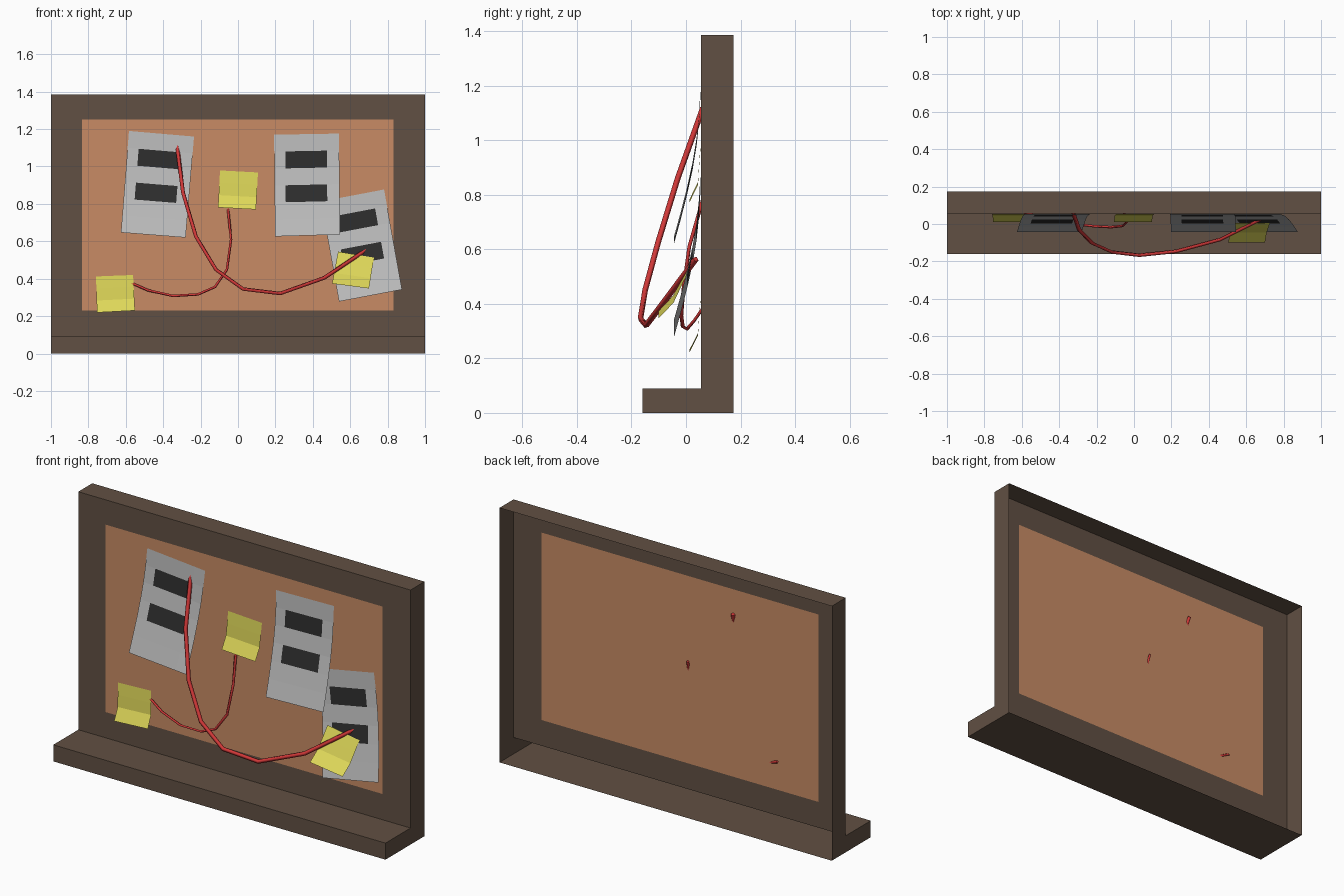
import bpy
import bmesh

if "Cube" in bpy.data.objects:
    bpy.data.objects.remove(bpy.data.objects["Cube"])


def material(name, rgb):
    m = bpy.data.materials.new(name)
    m.diffuse_color = (*rgb, 1)
    m.use_nodes = True
    m.node_tree.nodes["Principled BSDF"].inputs["Base Color"].default_value = m.diffuse_color
    return m


WOOD = material("dark_wood", (0.12, 0.08, 0.056))
CORK = material("cork", (0.58, 0.26, 0.13))
PAPER = material("paper", (0.5, 0.5, 0.5))
INK = material("ink", (0.026, 0.026, 0.026))
YELLOW = material("yellow", (0.73, 0.68, 0.10))
RED = material("red", (0.65, 0.04, 0.04))


def add_object(name, bm, mats):
    me = bpy.data.meshes.new(name)
    bm.to_mesh(me)
    bm.free()
    for m in mats:
        me.materials.append(m)
    ob = bpy.data.objects.new(name, me)
    bpy.context.collection.objects.link(ob)
    return ob


def quad(bm, *pts):
    return bm.faces.new([bm.verts.new(p) for p in pts])


FRONT, BACK, TOP = 0.055, 0.175, 1.385
LEDGE_Y, LEDGE_Z = -0.16, 0.09
X0, X1, Z0, Z1 = -0.835, 0.832, 0.23, 1.25

# Frame: open-backed shell with an L-shaped side profile and a front ledge
bm = bmesh.new()
profile = [(BACK, TOP), (FRONT, TOP), (FRONT, LEDGE_Z),
           (LEDGE_Y, LEDGE_Z), (LEDGE_Y, 0), (BACK, 0)]
for i, ((ya, za), (yb, zb)) in enumerate(zip(profile, profile[1:])):
    if i != 1:
        quad(bm, (1, ya, za), (-1, ya, za), (-1, yb, zb), (1, yb, zb))
for x in (-1, 1):
    pts = [(x, y, z) for y, z in profile]
    quad(bm, *(pts if x < 0 else pts[::-1]))
# Front border around the board
outer = [(-1, LEDGE_Z), (1, LEDGE_Z), (1, TOP), (-1, TOP)]
inner = [(X0, Z0), (X1, Z0), (X1, Z1), (X0, Z1)]
for i in range(4):
    j = (i + 1) % 4
    quad(bm, *[(x, FRONT, z) for x, z in (outer[i], outer[j], inner[j], inner[i])])
bmesh.ops.remove_doubles(bm, verts=bm.verts, dist=1e-5)
add_object("frame", bm, [WOOD])

# Cork board, flush with the frame front
bm = bmesh.new()
quad(bm, *[(x, FRONT, z) for x, z in inner])
add_object("cork_board", bm, [CORK])


def sheet(name, corners, cols, depths, mats, dark=()):
    """Bent sheet: corners TL, TR, BR, BL in x/z; depths give y row by row."""
    tl, tr, br, bl = corners
    bm = bmesh.new()
    rows = []
    for r, y in enumerate(depths):
        t = r / (len(depths) - 1)
        row = []
        for c in cols:
            x, z = [(1 - t) * ((1 - c) * tl[k] + c * tr[k])
                    + t * ((1 - c) * bl[k] + c * br[k]) for k in (0, 1)]
            row.append(bm.verts.new((x, y, z)))
        rows.append(row)
    for r in range(len(rows) - 1):
        for c in range(len(cols) - 1):
            f = bm.faces.new((rows[r + 1][c], rows[r + 1][c + 1],
                              rows[r][c + 1], rows[r][c]))
            f.material_index = int((r, c) in dark)
    return add_object(name, bm, mats)


# Paper sheets, each with two dark printed blocks
papers = [
    ((-0.583, 1.19), (-0.235, 1.16), (-0.28, 0.62), (-0.626, 0.647)),
    ((0.193, 1.17), (0.54, 1.176), (0.545, 0.636), (0.198, 0.626)),
    ((0.444, 0.813), (0.781, 0.877), (0.877, 0.342), (0.54, 0.278)),
]
bend = [0.053, 0.048, 0.039, 0.024, 0.004, -0.019, -0.044]
for n, corners in enumerate(papers, 1):
    sheet(f"paper_{n}", corners, (0, 0.17, 0.81, 1), bend, [PAPER, INK],
          {(1, 1), (3, 1)})

# Sticky notes with a curled lower band
flat = [0.053, 0.048, 0.044, 0.012]
notes = [
    (((-0.759, 0.412), (-0.561, 0.42), (-0.551, 0.23), (-0.754, 0.219)), flat),
    (((-0.096, 0.979), (0.107, 0.968), (0.096, 0.77), (-0.107, 0.781)), flat),
    (((0.535, 0.545), (0.727, 0.513), (0.70, 0.348), (0.503, 0.374)),
     [0.006, -0.02, -0.046, -0.1]),
]
for n, (corners, depths) in enumerate(notes, 1):
    sheet(f"sticky_note_{n}", corners, (0, 1), depths, [YELLOW])


def string(name, points, radius):
    cu = bpy.data.curves.new(name, "CURVE")
    cu.dimensions = "3D"
    cu.bevel_depth = radius
    cu.bevel_resolution = 0
    cu.use_fill_caps = True
    sp = cu.splines.new("POLY")
    sp.points.add(len(points) - 1)
    for p, co in zip(sp.points, points):
        p.co = (*co, 1)
    cu.materials.append(RED)
    bpy.context.collection.objects.link(bpy.data.objects.new(name, cu))


# Red strings sagging between the sheets
string("thick_string", [
    (-0.326, 0.062, 1.118), (-0.294, -0.03, 0.861), (-0.225, -0.102, 0.626),
    (-0.118, -0.15, 0.449), (0.027, -0.167, 0.345), (0.225, -0.146, 0.321),
    (0.46, -0.083, 0.404), (0.70, 0.036, 0.564)], 0.011)
string("thin_string", [
    (-0.055, 0.064, 0.79), (-0.037, 0.012, 0.61), (-0.059, -0.01, 0.449),
    (-0.123, -0.017, 0.356), (-0.214, -0.012, 0.316), (-0.348, 0.004, 0.308),
    (-0.481, 0.03, 0.338), (-0.594, 0.064, 0.387)], 0.007)
